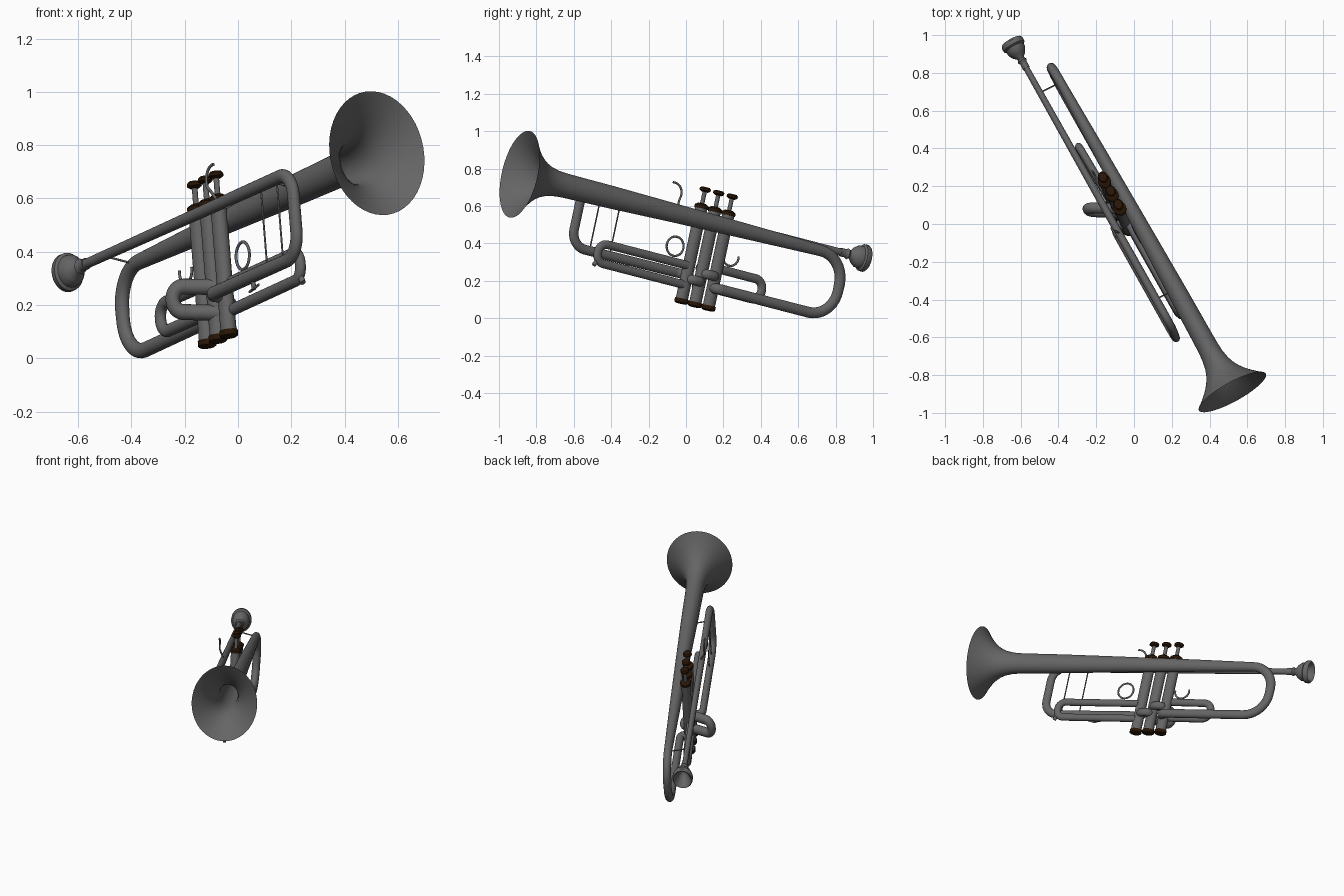
import bpy, bmesh, math
from mathutils import Vector, Matrix
from mathutils.geometry import interpolate_bezier

if "Cube" in bpy.data.objects:
    bpy.data.objects.remove(bpy.data.objects["Cube"])

# Instrument frame: local x = along bell, y = sideways (slightly squashed), z = valve direction
SQ = 0.85
R3 = (Matrix.Rotation(math.radians(-60.7), 3, 'Z') @ Matrix.Rotation(math.radians(-12.7), 3, 'Y')
      @ Matrix.Rotation(math.radians(-1.9), 3, 'X'))
M = R3.to_4x4() @ Matrix.Diagonal((1, SQ, 1, 1))
parts = []

dark = bpy.data.materials.new("dark_brown")
dark.diffuse_color = (0.022, 0.008, 0.002, 1)
dark.use_nodes = True
dark.node_tree.nodes["Principled BSDF"].inputs["Base Color"].default_value = dark.diffuse_color
metal = bpy.data.materials.new("dark_metal")
metal.diffuse_color = (0.13, 0.13, 0.13, 1)
metal.use_nodes = True
metal.node_tree.nodes["Principled BSDF"].inputs["Base Color"].default_value = metal.diffuse_color


def add(name, me, mat=metal):
    me.name = name
    me.transform(M)
    me.shade_smooth()
    me.set_sharp_from_angle(angle=math.radians(40))
    me.materials.append(mat)
    ob = bpy.data.objects.new(name, me)
    bpy.context.collection.objects.link(ob)
    parts.append(ob)


def loc(a, s, h):
    return Vector((a, s / SQ, h))


def tube(name, pts, caps=True, res=9):
    """pts: (along, side, height, radius[, corner radius])"""
    P = [loc(*p[:3]) for p in pts]
    out = []
    for i, p in enumerate(pts):
        c = p[4] if len(p) > 4 else 0
        if not c:
            out.append((P[i], p[3]))
            continue
        d1, d2 = (P[i] - P[i-1]).normalized(), (P[i+1] - P[i]).normalized()
        ang = d1.angle(d2)
        t, k = c * math.tan(ang / 2), c * 4 / 3 * math.tan(ang / 4)
        A, B = P[i] - d1 * t, P[i] + d2 * t
        out += [(q, p[3]) for q in interpolate_bezier(A, A + d1 * k, B - d2 * k, B, 11)]
    cu = bpy.data.curves.new(name, 'CURVE')
    cu.dimensions = '3D'
    cu.bevel_depth = 1
    cu.bevel_resolution = res
    cu.use_fill_caps = caps
    sp = cu.splines.new('POLY')
    sp.points.add(len(out) - 1)
    for pt, (q, r) in zip(sp.points, out):
        pt.co = (*q, 1)
        pt.radius = r
    tmp = bpy.data.objects.new(name + "_curve", cu)
    bpy.context.collection.objects.link(tmp)
    bpy.context.view_layer.update()
    me = bpy.data.meshes.new_from_object(tmp.evaluated_get(bpy.context.evaluated_depsgraph_get()))
    bpy.data.objects.remove(tmp)
    me.materials.clear()
    add(name, me)


def lathe(name, prof, origin, axis='Z', mat=metal, n=32):
    """prof: (position along axis, radius)"""
    bm = bmesh.new()
    rings = []
    for d, r in prof:
        ring = []
        for i in range(n):
            t = 2 * math.pi * i / n
            x, y = r * math.cos(t), r * math.sin(t)
            ring.append(bm.verts.new(origin + Vector((x, y, d) if axis == 'Z' else (d, x, y))))
        rings.append(ring)
    for r0, r1 in zip(rings, rings[1:]):
        for i in range(n):
            bm.faces.new((r0[i], r0[(i+1) % n], r1[(i+1) % n], r1[i]))
    bmesh.ops.remove_doubles(bm, verts=bm.verts, dist=1e-5)
    bmesh.ops.recalc_face_normals(bm, faces=bm.faces)
    me = bpy.data.meshes.new(name)
    bm.to_mesh(me)
    bm.free()
    add(name, me, mat)


def arc(a, s, h, rad, t0, t1, r, n=24):
    return [(a + rad * math.cos(math.radians(t0 + (t1 - t0) * i / n)), s,
             h + rad * math.sin(math.radians(t0 + (t1 - t0) * i / n)), r) for i in range(n + 1)]


VS = -0.038   # valve row side offset
BS, BH = 0.017, 0.532   # bell axis
LS, LH = -0.105, 0.562  # lead pipe axis

# Bell with rear bow, one continuous tapering tube
flare = [(-.3, .04), (.2, .051), (.6, .061), (.8, .064), (.9, .066), (.95, .07), (1.0, .081),
         (1.035, .096), (1.065, .115), (1.095, .14), (1.125, .172), (1.15, .203), (1.165, .223), (1.175, .238)]
tube("bell", [(-.145, VS, .195, .028), (-.145, BS, .195, .028, .03), (-.865, BS, .195, .029, .15),
              (-.865, BS, BH, .03, .15)] + [(a, BS - .007 * max(a, 0), BH - .006 * max(a, 0), r) for a, r in flare],
     caps=False, res=22)

# Lead pipe and main tuning slide
tube("lead_pipe", [(-.92, LS, LH, .019), (-.3, LS, LH - .003, .022), (.3, LS, LH - .006, .025),
                   (.718, LS, LH - .008, .026, .09), (.718, LS, .23, .026, .09),
                   (.02, LS, .235, .026, .04), (.02, VS, .235, .026)])

# Mouthpiece
lathe("mouthpiece", [(-.97, 0), (-.99, .025), (-1.03, .048), (-1.055, .057), (-1.062, .066), (-1.052, .074),
                     (-1.03, .073), (-1.022, .062), (-1.0, .059), (-.978, .045), (-.962, .026), (-.952, .022),
                     (-.94, .03), (-.928, .022), (-.915, .023), (-.895, .023), (-.895, 0)], loc(0, LS, LH), 'X')

# Valves
for i, a in enumerate((.025, -.06, -.145)):
    o = loc(a, VS, 0)
    lathe(f"valve_casing_{i+1}", [(.09, 0), (.09, .034), (.605, .034), (.605, 0)], o)
    lathe(f"valve_bottom_cap_{i+1}", [(.074, 0), (.074, .03), (.079, .039), (.1, .039), (.1, 0)], o, mat=dark)
    lathe(f"valve_top_cap_{i+1}", [(.595, 0), (.595, .039), (.612, .039), (.622, .024), (.622, 0)], o, mat=dark)
    lathe(f"valve_stem_{i+1}", [(.615, 0), (.615, .012), (.69, .012), (.69, 0)], o)
    lathe(f"valve_button_{i+1}", [(.685, 0), (.685, .018), (.693, .031), (.704, .031), (.711, .024), (.711, 0)],
          o, mat=dark)

# Crossover knuckles between valves
for i, (a, h) in enumerate(((-.1, .258), (-.02, .21))):
    tube(f"valve_crossover_{i+1}", [(a + .035, VS, h, .026), (a + .025, -.003, h, .026, .024),
                                    (a - .025, -.003, h, .026, .024), (a - .035, VS, h, .026)])

# Valve slides
tube("third_slide", [(.04, -.027, .28, .023), (.59, -.027, .28, .023, .048), (.59, -.027, .175, .023, .048),
                     (.04, -.027, .175, .023)])
tube("first_slide", [(-.145, -.05, .305, .024), (-.45, -.057, .305, .024, .052),
                     (-.45, -.057, .195, .024, .052), (-.145, -.05, .195, .024)])
tube("second_slide", [(-.05, VS, .285, .03), (-.133, -.178, .3, .03, .046), (-.133, -.178, .203, .03, .046),
                      (-.05, VS, .185, .03)])

# Braces
for i, a in enumerate((.475, .6)):
    tube(f"slide_brace_{i+1}", [(a, LS, .235, .004), (a, LS, LH, .004)])
for i, a in enumerate((-.745, .54)):
    tube(f"cross_brace_{i+1}", [(a, LS, LH - .005, .004), (a, BS, BH, .004)])

# Finger ring, thumb saddle and finger hook
tube("finger_ring", arc(.143, -.018, .362, .052, 0, 360, .006))
tube("thumb_saddle", arc(-.225, -.06, .385, .048, 165, 365, .006))
tube("finger_hook", [(.13, LS, .58, .006), (.122, LS - .015, .61, .006)]
     + arc(.165, LS - .025, .648, .055, 200, 80, .006, 14))

# Water keys
tube("water_key", [(.36, LS, .215, .01), (.36, LS, .18, .01)])
tube("water_key_lever", [(.3, LS + .015, .185, .005), (.36, LS, .183, .006), (.4, LS, .19, .005)])
tube("slide_stop", [(.58, -.027, .19, .012), (.6, -.027, .155, .012)])

# Rest on the ground and centre
pts = [v.co for o in parts for v in o.data.vertices]
lo = [min(p[i] for p in pts) for i in range(3)]
hi = [max(p[i] for p in pts) for i in range(3)]
shift = Matrix.Translation((-(lo[0] + hi[0]) / 2, -(lo[1] + hi[1]) / 2, -lo[2]))
for o in parts:
    o.data.transform(shift)
